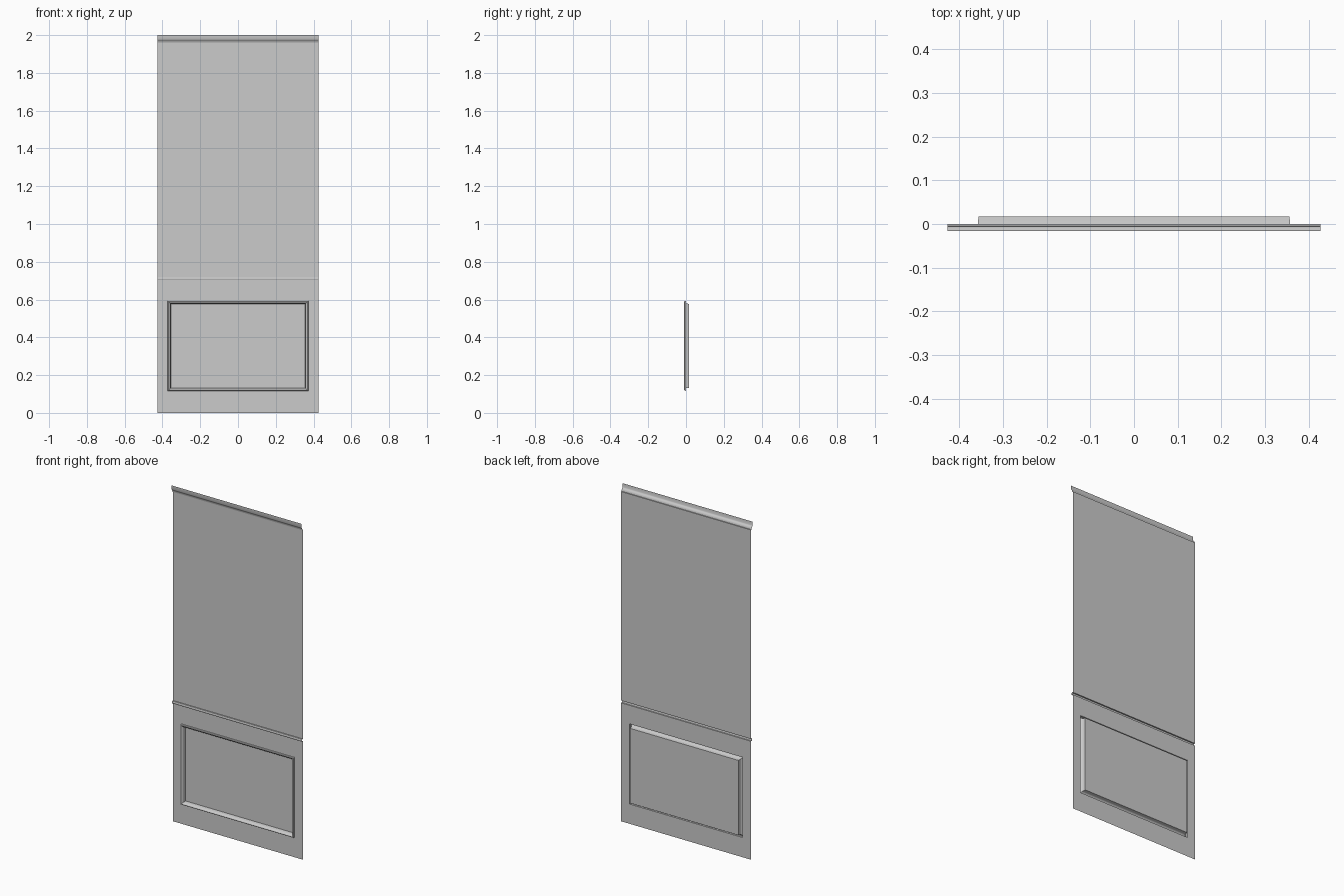
import bpy, bmesh

if "Cube" in bpy.data.objects:
    bpy.data.objects.remove(bpy.data.objects["Cube"], do_unlink=True)

paint = bpy.data.materials.new("grey_paint")
paint.use_nodes = True
GREY = (0.6, 0.6, 0.6, 1)
paint.diffuse_color = GREY
paint.node_tree.nodes["Principled BSDF"].inputs["Base Color"].default_value = GREY

HALF = 0.427          # half width of the wall panel
TRIM_X, TRIM_LOW, TRIM_HIGH = 0.372, 0.117, 0.593


def finish(name, bm, smooth=False):
    mesh = bpy.data.meshes.new(name)
    bm.to_mesh(mesh)
    bm.free()
    obj = bpy.data.objects.new(name, mesh)
    bpy.context.collection.objects.link(obj)
    mesh.materials.append(paint)
    if smooth:
        bpy.ops.object.select_all(action="DESELECT")
        obj.select_set(True)
        bpy.context.view_layer.objects.active = obj
        bpy.ops.object.shade_smooth_by_angle(angle=0.6)
    return obj


def bridge(bm, a, b, closed):
    count = len(a) if closed else len(a) - 1
    for i in range(count):
        j = (i + 1) % len(a)
        bm.faces.new((a[i], a[j], b[j], b[i]))


def strip(name, profile):
    """Sweep an open (y, z) profile across the full width."""
    bm = bmesh.new()
    rows = [[bm.verts.new((x, y, z)) for x in (-HALF, HALF)] for y, z in profile]
    for low, high in zip(rows, rows[1:]):
        bridge(bm, low, high, False)
    finish(name, bm, True)


def rectangle(bm, inset, y):
    x, low, high = TRIM_X - inset, TRIM_LOW + inset, TRIM_HIGH - inset
    return [bm.verts.new((px, y, pz))
            for px, pz in ((-x, low), (x, low), (x, high), (-x, high))]


# Lower wall sheet around the panel opening
bm = bmesh.new()
outer = [bm.verts.new(p) for p in
         ((-HALF, 0, 0), (HALF, 0, 0), (HALF, 0, 0.703), (-HALF, 0, 0.703))]
bridge(bm, outer, rectangle(bm, 0, 0), True)
finish("lower_wall", bm)

# Upper wall sheet
strip("upper_wall", [(0, 0.717), (0, 1.957)])

# Chair rail bead
strip("chair_rail", [(0, 0.703), (-0.008, 0.703), (-0.01, 0.706),
                     (-0.01, 0.713), (-0.008, 0.717), (0, 0.717)])

# Crown moulding, open at the back
strip("crown_moulding", [(0, 1.957), (-0.005, 1.957), (-0.006, 1.964), (-0.009, 1.970),
                         (-0.014, 1.974), (-0.016, 1.978), (-0.016, 2.0)])

# Raised trim stepping back into the recessed panel
bm = bmesh.new()
steps = [(0, 0), (0.001, -0.008), (0.004, -0.01), (0.008, -0.008),
         (0.013, -0.003), (0.014, 0.0), (0.016, 0.017)]
rings = [rectangle(bm, inset, y) for inset, y in steps]
for a, b in zip(rings, rings[1:]):
    bridge(bm, a, b, True)
bm.faces.new(rings[-1])
finish("recessed_panel", bm, True)
